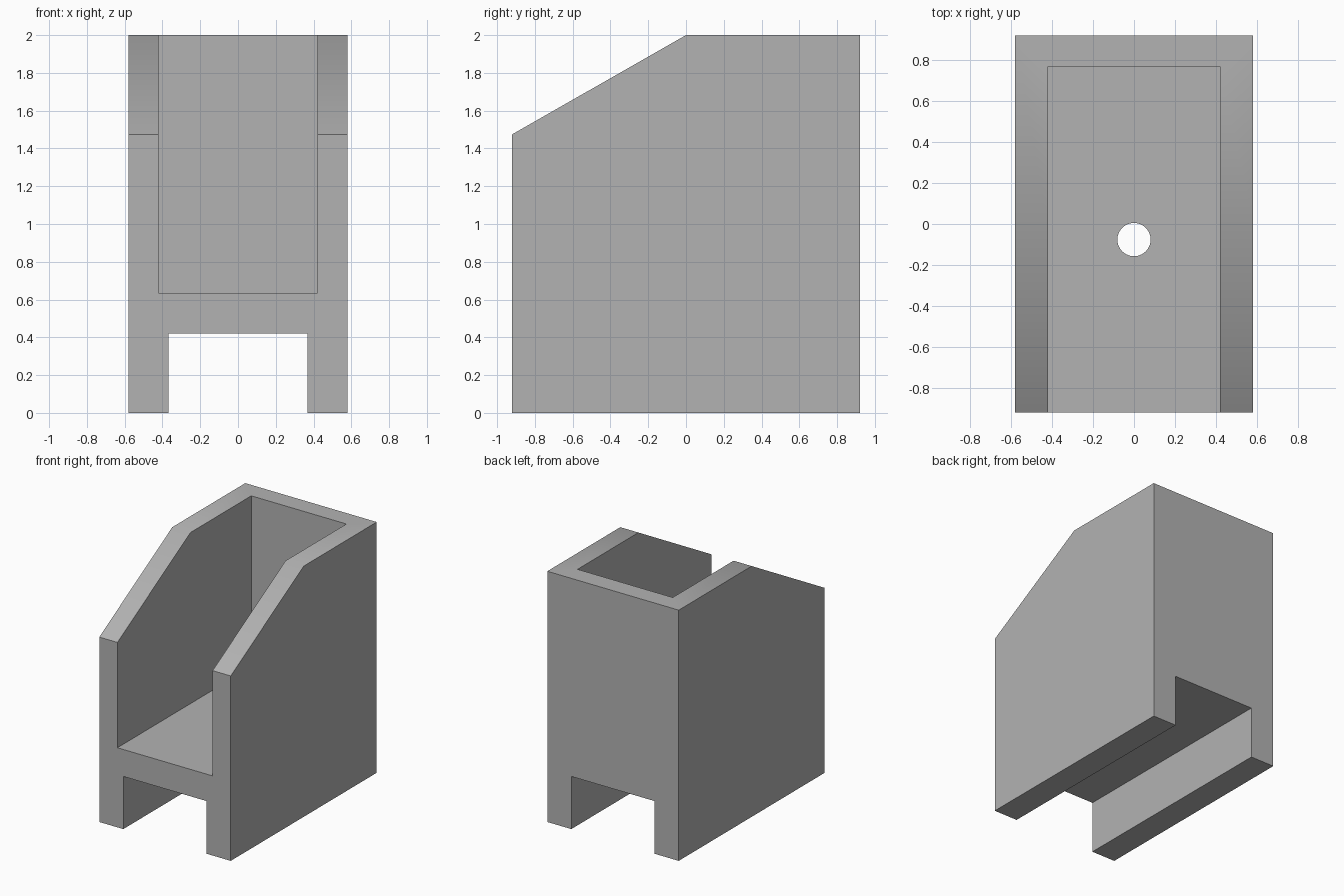
import bpy
import bmesh

cube = bpy.data.objects.get("Cube")
if cube:
    bpy.data.objects.remove(cube, do_unlink=True)

HALF_WIDTH, HALF_DEPTH, HEIGHT = 0.58, 0.92, 2.0

grey = bpy.data.materials.new("plain grey")
grey.use_nodes = True
grey.diffuse_color = (0.45, 0.45, 0.45, 1)
grey.node_tree.nodes["Principled BSDF"].inputs["Base Color"].default_value = (0.45, 0.45, 0.45, 1)


def add_object(name, bm):
    bmesh.ops.recalc_face_normals(bm, faces=bm.faces)
    mesh = bpy.data.meshes.new(name)
    bm.to_mesh(mesh)
    bm.free()
    mesh.materials.append(grey)
    obj = bpy.data.objects.new(name, mesh)
    bpy.context.collection.objects.link(obj)
    return obj


def side_prism(name, profile, half_width):
    """Extrude a (y, z) profile across x."""
    bm = bmesh.new()
    face = bm.faces.new([bm.verts.new((-half_width, y, z)) for y, z in profile])
    extruded = bmesh.ops.extrude_face_region(bm, geom=[face])["geom"]
    verts = [g for g in extruded if isinstance(g, bmesh.types.BMVert)]
    bmesh.ops.translate(bm, verts=verts, vec=(2 * half_width, 0, 0))
    return add_object(name, bm)


def box_profile(y0, y1, z0, z1):
    return [(y0, z0), (y1, z0), (y1, z1), (y0, z1)]


# Solid body with a sloped upper front
body = side_prism("holder_body", [
    (-HALF_DEPTH, 0), (HALF_DEPTH, 0), (HALF_DEPTH, HEIGHT),
    (0, HEIGHT), (-HALF_DEPTH, 1.475)], HALF_WIDTH)

# Pocket open at the top and front, and channel running underneath
pocket = side_prism("pocket_cutter", box_profile(-1.2, 0.767, 0.635, 2.3), 0.42)
channel = side_prism("channel_cutter", box_profile(-1.2, 1.2, -0.3, 0.42), 0.368)

# Round hole through the floor
bm = bmesh.new()
bmesh.ops.create_cone(bm, cap_ends=True, segments=64, radius1=0.081, radius2=0.081, depth=0.6)
bmesh.ops.translate(bm, verts=bm.verts, vec=(0, -0.076, 0.53))
hole = add_object("hole_cutter", bm)

# Cut the body, then drop the cutters
cutters = [pocket, channel, hole]
for cutter in cutters:
    cutter.hide_render = True
    cut = body.modifiers.new(cutter.name, 'BOOLEAN')
    cut.operation = 'DIFFERENCE'
    cut.solver = 'EXACT'
    cut.object = cutter

depsgraph = bpy.context.evaluated_depsgraph_get()
result = bpy.data.meshes.new_from_object(body.evaluated_get(depsgraph))
body.modifiers.clear()
body.data = result
for cutter in cutters:
    bpy.data.objects.remove(cutter, do_unlink=True)

# Smooth only the wall of the hole
bpy.context.view_layer.objects.active = body
body.select_set(True)
bpy.ops.object.shade_smooth_by_angle()
